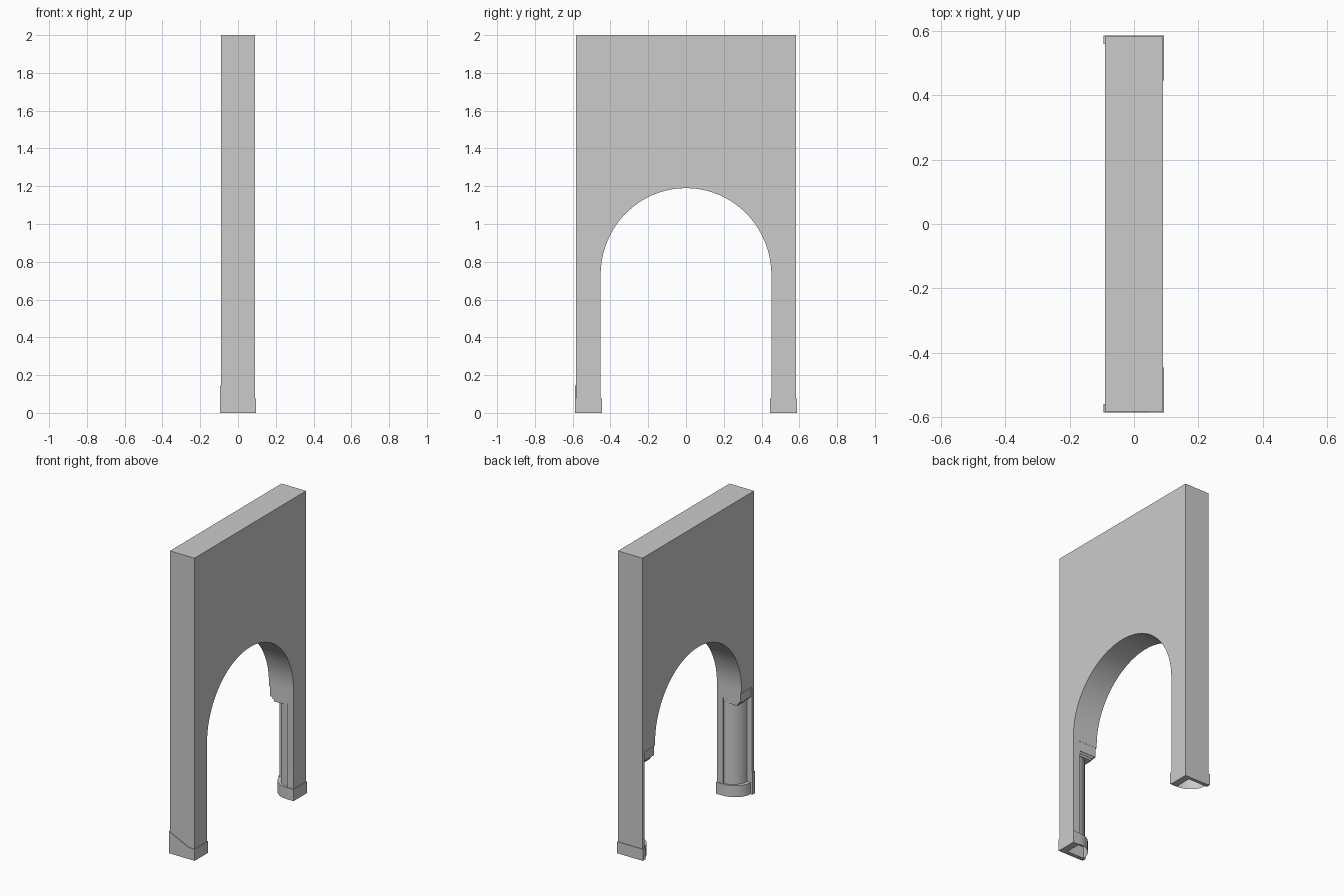
import bpy, bmesh, math

if "Cube" in bpy.data.objects:
    bpy.data.objects.remove(bpy.data.objects["Cube"])

def make(name, verts, faces, smooth=False, recalc=True):
    me = bpy.data.meshes.new(name)
    me.from_pydata(verts, [], faces)
    bm = bmesh.new()
    bm.from_mesh(me)
    if recalc:
        bmesh.ops.recalc_face_normals(bm, faces=bm.faces)
    bm.to_mesh(me)
    bm.free()
    ob = bpy.data.objects.new(name, me)
    bpy.context.collection.objects.link(ob)
    if smooth:
        bpy.ops.object.select_all(action='DESELECT')
        bpy.context.view_layer.objects.active = ob
        ob.select_set(True)
        bpy.ops.object.shade_smooth_by_angle(angle=math.radians(35))
    return ob

def prism(name, outline, lo, hi, place, caps=(True, True), smooth=False):
    """Extrude a 2D outline; place(a, b, t) maps it into 3D."""
    n = len(outline)
    verts = [place(a, b, t) for t in (lo, hi) for a, b in outline]
    faces = [(i, (i + 1) % n, n + (i + 1) % n, n + i) for i in range(n)]
    if caps[0]:
        faces.append(tuple(reversed(range(n))))
    if caps[1]:
        faces.append(tuple(range(n, 2 * n)))
    return make(name, verts, faces, smooth)

def box(name, x0, x1, y0, y1, z0, z1):
    return prism(name, [(x0, y0), (x1, y0), (x1, y1), (x0, y1)], z0, z1,
                 lambda a, b, t: (a, b, t))

HX, HY = 0.09, 0.583            # wall half depth and half width
NX, NY, NZ = 0.045, 0.56, 0.71  # corner notch limits

# Wall with arched opening
arch = [(0.452 * math.cos(math.pi * i / 40), 0.73 + 0.46 * math.sin(math.pi * i / 40))
        for i in range(41)]
profile = ([(0.452, 0)] + arch + [(-0.452, 0), (-HY, 0), (-HY, 2), (HY, 2), (HY, 0)])
wall = prism("arch_wall", profile, -HX, HX, lambda a, b, t: (t, a, b))

# Corner notches below the springing line, for the engaged columns
cutter = box("notch_cutter", -0.5, NX, -NY, NY, -0.5, NZ)
mod = wall.modifiers.new("notch", 'BOOLEAN')
mod.operation = 'DIFFERENCE'
mod.solver = 'EXACT'
mod.object = cutter
bpy.ops.object.select_all(action='DESELECT')
bpy.context.view_layer.objects.active = wall
wall.select_set(True)
bpy.ops.object.modifier_apply(modifier="notch")
bpy.data.objects.remove(cutter)
bpy.ops.object.shade_smooth_by_angle(angle=math.radians(30))

def quarter(rx, ry, s, n=16):
    """Quarter round from the end-wall strip to the jamb strip."""
    return [(NX - rx * math.cos(math.pi / 2 * i / n),
             s * (NY - ry * math.sin(math.pi / 2 * i / n))) for i in range(n + 1)]

for side, s in (("front", -1), ("back", 1)):
    # Quarter-round column shaft
    arc = quarter(0.1, 0.1, s)
    n = len(arc)
    shaft = [(x, y, z) for z in (0.07, 0.62) for x, y in arc]
    faces = [(i, i + 1, n + i + 1, n + i) for i in range(n - 1)]
    if s > 0:
        faces = [f[::-1] for f in faces]
    make(side + "_column", shaft, faces, smooth=True, recalc=False)

    # Stepped capital
    for label, x, y, z0, z1 in (("abacus", -0.083, 0.453, 0.645, NZ),
                                ("upper_step", -0.068, 0.456, 0.63, 0.645),
                                ("lower_step", -0.057, 0.459, 0.615, 0.63)):
        ys = sorted((s * y, s * NY))
        box(f"{side}_capital_{label}", x, NX, ys[0], ys[1], z0, z1)

    # Plinth wrapping the leg, open underneath
    outline = ([(NX, s * 0.446), (0.094, s * 0.446), (0.094, s * 0.587),
                (-0.095, s * 0.587), (-0.095, s * NY)] + quarter(0.125, 0.113, s))
    prism(side + "_plinth", outline, 0, 0.076, lambda a, b, t: (a, b, t),
          caps=(False, True), smooth=True)

# Sloped raised part of the plinth on the front end
prism("front_plinth_slope", [(-0.095, 0.076), (-0.095, 0.146), (0.03, 0.085), (0.045, 0.076)],
      -0.587, -NY, lambda a, b, t: (a, t, b))
